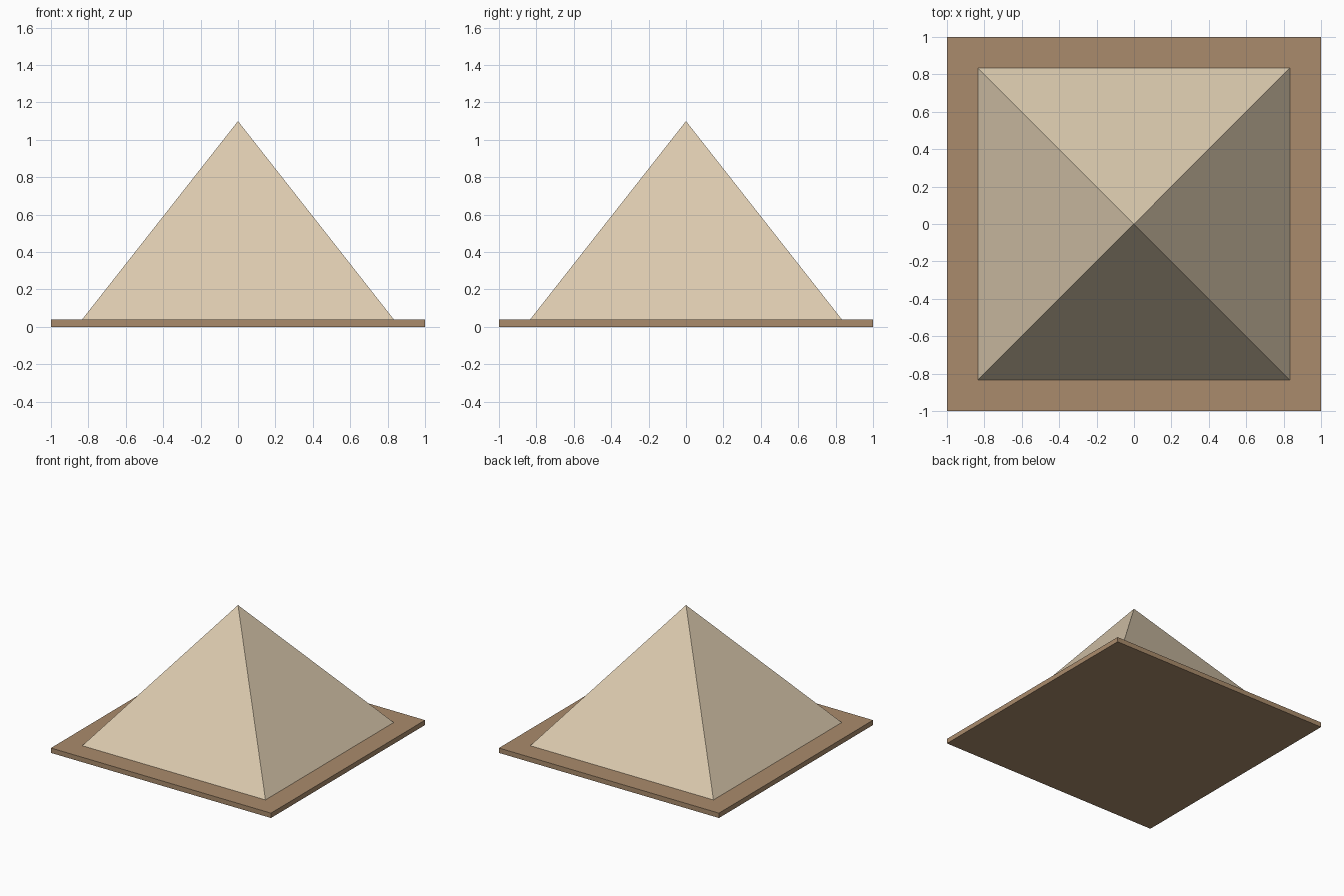
import bpy
import math

cube = bpy.data.objects.get("Cube")
if cube:
    bpy.data.objects.remove(cube, do_unlink=True)


def make_material(name, rgb):
    mat = bpy.data.materials.new(name)
    mat.use_nodes = True
    color = (*rgb, 1)
    mat.diffuse_color = color
    mat.node_tree.nodes["Principled BSDF"].inputs["Base Color"].default_value = color
    return mat


def finish(name, mat):
    obj = bpy.context.object
    obj.name = obj.data.name = name
    bpy.ops.object.transform_apply(location=False, rotation=True, scale=True)
    obj.data.materials.append(mat)
    return obj


sand = make_material("pale sandstone", (0.72, 0.60, 0.43))
brown = make_material("brown earth", (0.40, 0.26, 0.15))

BASE_HEIGHT = 0.04
APEX_HEIGHT = 1.10
PYRAMID_HALF = 0.833

# Square ground slab
bpy.ops.mesh.primitive_cube_add(size=1, location=(0, 0, BASE_HEIGHT / 2))
bpy.context.object.scale = (2, 2, BASE_HEIGHT)
finish("ground_slab", brown)

# Four-sided pyramid, turned so its sides line up with the slab
height = APEX_HEIGHT - BASE_HEIGHT
bpy.ops.mesh.primitive_cone_add(
    vertices=4, radius1=PYRAMID_HALF * math.sqrt(2), radius2=0, depth=height,
    location=(0, 0, BASE_HEIGHT + height / 2), rotation=(0, 0, math.pi / 4))
finish("pyramid", sand)
